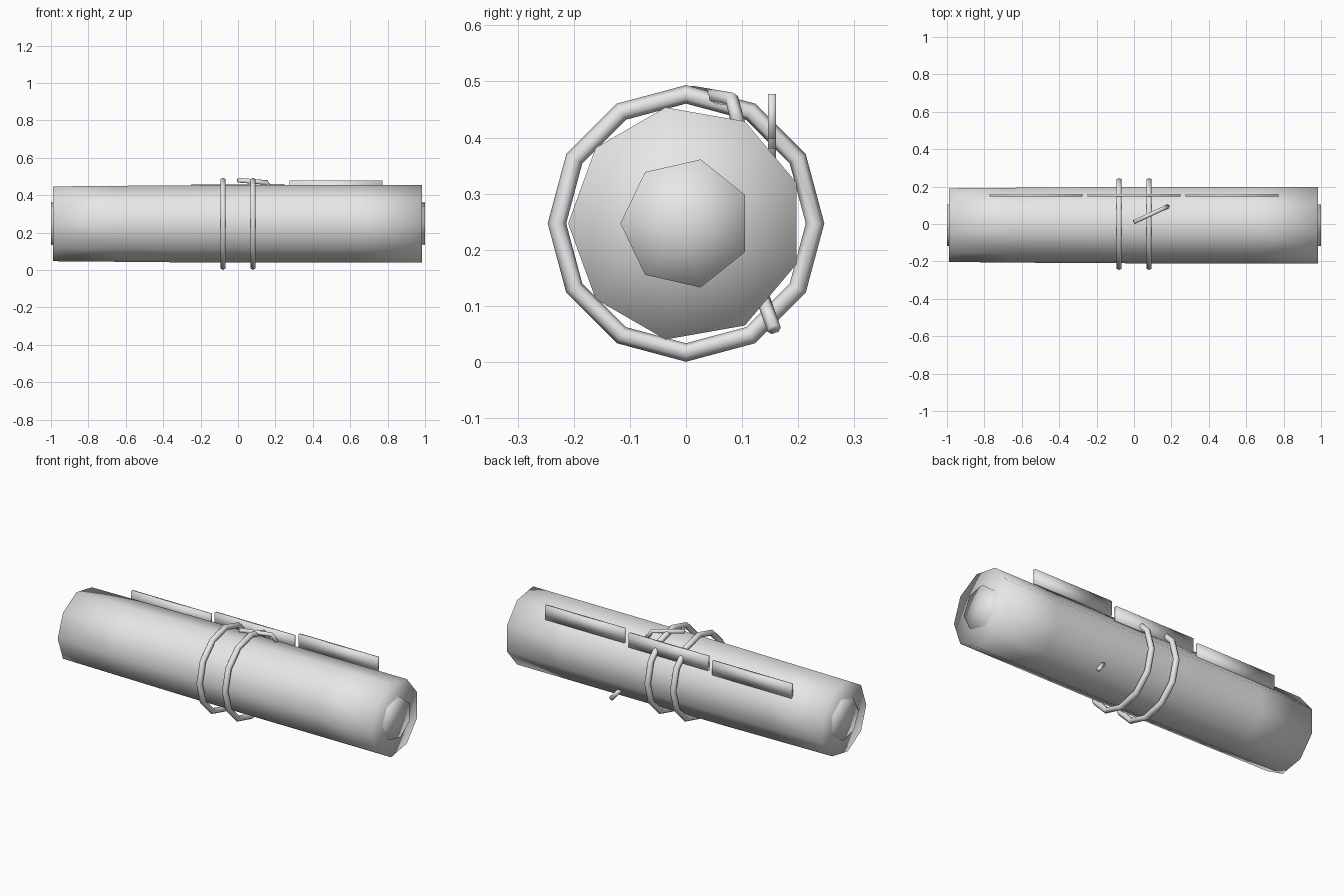
import bpy, bmesh, math
from mathutils import Vector

if "Cube" in bpy.data.objects:
    bpy.data.objects.remove(bpy.data.objects["Cube"], do_unlink=True)

AXIS_Z = 0.247

grey = bpy.data.materials.new("light grey")
grey.use_nodes = True
grey.diffuse_color = (0.8, 0.8, 0.8, 1)
bsdf = next(n for n in grey.node_tree.nodes if n.type == 'BSDF_PRINCIPLED')
bsdf.inputs["Base Color"].default_value = grey.diffuse_color


def finish(name, bm):
    """Turn a bmesh into a smooth grey object."""
    bmesh.ops.recalc_face_normals(bm, faces=bm.faces)
    for f in bm.faces:
        f.smooth = True
    mesh = bpy.data.meshes.new(name)
    bm.to_mesh(mesh)
    bm.free()
    mesh.materials.append(grey)
    obj = bpy.data.objects.new(name, mesh)
    bpy.context.collection.objects.link(obj)
    return obj


def skin(bm, rings, closed=False):
    """Join successive rings of vertices with quads."""
    pairs = list(zip(rings, rings[1:]))
    if closed:
        pairs.append((rings[-1], rings[0]))
    for a, b in pairs:
        n = len(a)
        for i in range(n):
            bm.faces.new((a[i], a[(i + 1) % n], b[(i + 1) % n], b[i]))


def cap(bm, ring):
    """Close a ring with a fan around its middle."""
    mid = bm.verts.new(sum((v.co for v in ring), Vector()) / len(ring))
    for i, v in enumerate(ring):
        bm.faces.new((v, ring[(i + 1) % len(ring)], mid))


def roll(name, sides, profile):
    """Rod along x, from (x, radius) pairs."""
    bm = bmesh.new()
    rings = []
    for x, r in profile:
        angles = [math.pi + math.tau * i / sides for i in range(sides)]
        rings.append([bm.verts.new((x, r * math.cos(a), AXIS_Z + r * math.sin(a)))
                      for a in angles])
    skin(bm, rings)
    cap(bm, rings[0])
    cap(bm, rings[-1])
    return finish(name, bm)


def cord_loop(name, x0, major=0.23, minor=0.0165, segments=12, sides=6):
    """Twelve-sided cord ring around the roll."""
    bm = bmesh.new()
    rings = []
    for i in range(segments):
        a = math.tau * i / segments
        ring = []
        for j in range(sides):
            t = math.tau * j / sides
            r = major + minor * math.cos(t)
            ring.append(bm.verts.new((x0 + minor * math.sin(t), r * math.cos(a),
                                      AXIS_Z + r * math.sin(a))))
        rings.append(ring)
    skin(bm, rings, closed=True)
    return finish(name, bm)


def cord_end(name, points, radius=0.0125, sides=6):
    """Short loose piece of cord along a path."""
    pts = [Vector(p) for p in points]
    bm = bmesh.new()
    rings = []
    for i, p in enumerate(pts):
        tangent = (pts[min(i + 1, len(pts) - 1)] - pts[max(i - 1, 0)]).normalized()
        u = tangent.cross(Vector((1, -2, 0))).normalized()
        v = tangent.cross(u)
        rings.append([bm.verts.new(p + radius * (u * math.cos(t) + v * math.sin(t)))
                      for t in (math.tau * j / sides for j in range(sides))])
    skin(bm, rings)
    cap(bm, rings[0])
    cap(bm, rings[-1])
    return finish(name, bm)


def strip(name, x, z):
    """Thin upright strip at the paper edge."""
    bm = bmesh.new()
    bmesh.ops.create_cube(bm, size=1)
    bmesh.ops.scale(bm, vec=(0.496, 0.014, 0.08), verts=bm.verts)
    bmesh.ops.translate(bm, vec=(x, 0.153, z), verts=bm.verts)
    return finish(name, bm)


# Rolled sheet and the core showing at both ends
roll("rolled_sheet", 9, [(-0.988, 0.203), (-0.66, 0.206), (-0.33, 0.209), (0, 0.21),
                         (0.33, 0.21), (0.66, 0.21), (0.985, 0.21)])
roll("inner_core", 7, [(-1, 0.117), (1, 0.117)])

# Binding cord: two loops and two loose ends
for side, x in (("right", -0.08), ("left", 0.08)):
    cord_loop("cord_loop_" + side, x)
cord_end("cord_end_top", [(0, 0.01, 0.48), (0.155, 0.082, 0.468), (0.18, 0.093, 0.425)])
cord_end("cord_end_bottom", [(0.31, 0.135, 0.12), (0.36, 0.157, 0.058)])

# Loose edge of the sheet, in three stepped strips
for i, side in enumerate(("right", "middle", "left")):
    strip("edge_strip_" + side, (i - 1) * 0.524, 0.403 + 0.0172 * i)
